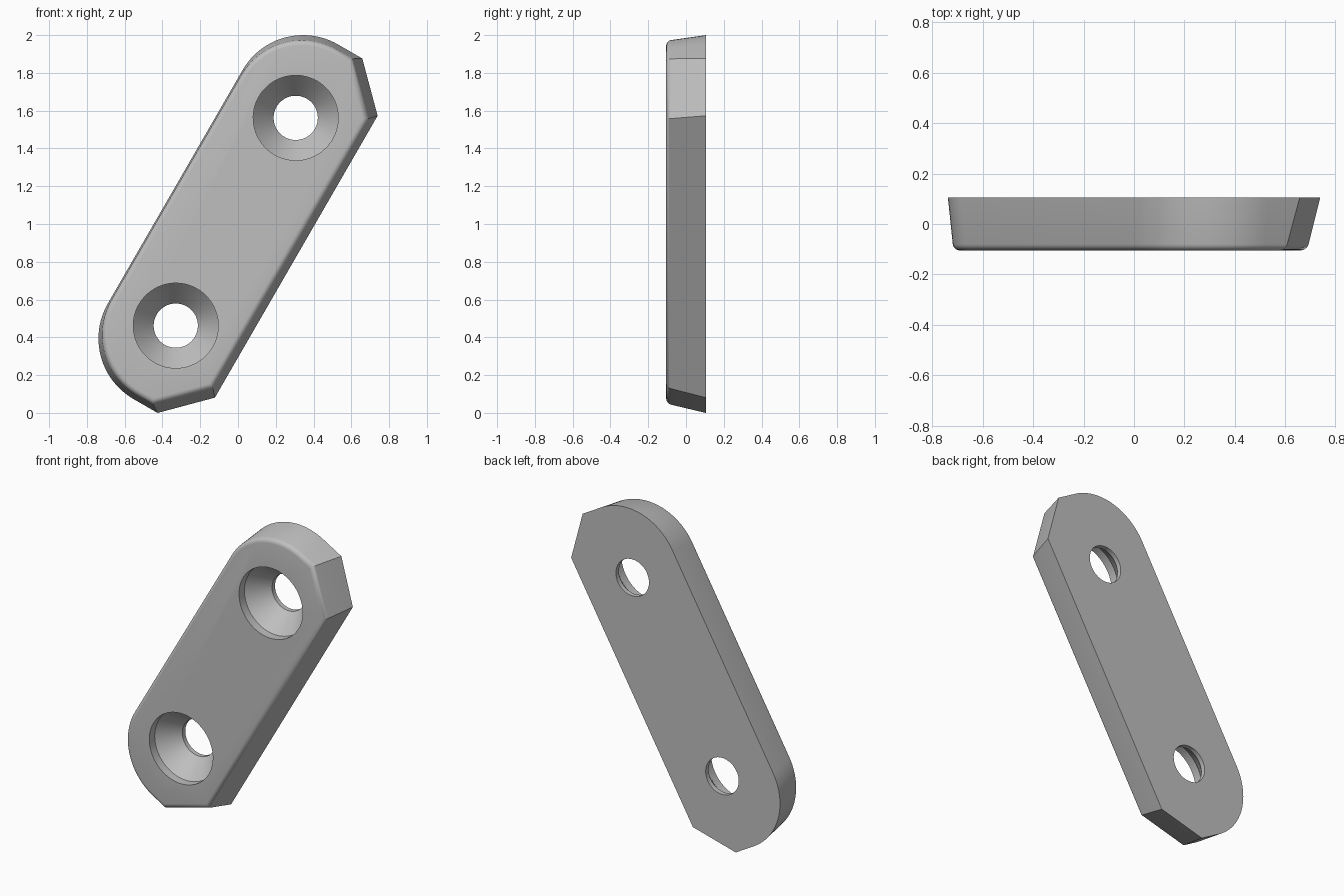
import bpy, bmesh, math

cube = bpy.data.objects.get("Cube")
if cube:
    bpy.data.objects.remove(cube, do_unlink=True)

HALF_W, HALF_L, CHAMFER = 0.37, 1.0835, 0.222
BACK, FRONT = 0.105, -0.105
MID_X, MID_Z, HOLE_T = -0.012, 1.012, 0.635
TILT = math.radians(60)
ARC_STEPS = 24


def place(s, t, y):
    """Across-plate and along-plate distances to world space."""
    return (MID_X + s * math.sin(TILT) + t * math.cos(TILT), y,
            MID_Z - s * math.cos(TILT) + t * math.sin(TILT))


def outline(left=0, right=0, chamfer=0, end=0):
    """Plate outline, each kind of side drawn in by its draft."""
    l, r, top = left - HALF_W, HALF_W - right, HALF_L - end
    corner = HALF_W + HALF_L - CHAMFER - math.sqrt(2) * chamfer
    half = []
    for i in range(ARC_STEPS + 1):
        a = math.pi - math.pi / 2 * i / ARC_STEPS
        half.append((l + HALF_W + HALF_W * math.cos(a),
                     top - HALF_W + HALF_W * math.sin(a)))
    half += [(corner - top, top), (r, corner - r)]
    return half + [(s, -t) for s, t in reversed(half)]


def finish(name, bm):
    bmesh.ops.recalc_face_normals(bm, faces=bm.faces)
    mesh = bpy.data.meshes.new(name)
    bm.to_mesh(mesh)
    bm.free()
    ob = bpy.data.objects.new(name, mesh)
    bpy.context.collection.objects.link(ob)
    return ob


def loft(bm, rings):
    """Closed skin through rings of equal count, capped at both ends."""
    rings = [[bm.verts.new(p) for p in ring] for ring in rings]
    n = len(rings[0])
    for a, b in zip(rings, rings[1:]):
        for i in range(n):
            j = (i + 1) % n
            bm.faces.new((a[i], a[j], b[j], b[i]))
    bm.faces.new(rings[0])
    return bm.faces.new(rings[-1])


# Drafted plate with a rounded front rim
bm = bmesh.new()
front = loft(bm, [
    [place(s, t, BACK) for s, t in outline()],
    [place(s, t, FRONT) for s, t in outline(0.008, 0.037, 0.055, 0.03)]])
bmesh.ops.recalc_face_normals(bm, faces=bm.faces)
bmesh.ops.bevel(bm, geom=list(front.edges), offset=0.025, segments=5,
                profile=0.5, affect='EDGES')
plate = finish("mounting_plate", bm)

# Countersunk screw holes: short bore, cone, through hole
PROFILE = [(0.225, -0.2), (0.225, -0.05), (0.117, 0.075), (0.117, 0.2)]
for t in (HOLE_T, -HOLE_T):
    bm = bmesh.new()
    loft(bm, [[place(r * math.cos(k * math.pi / 32),
                     t + r * math.sin(k * math.pi / 32), y)
               for k in range(64)] for r, y in PROFILE])
    cutter = finish("screw_hole_cutter", bm)
    cutter.hide_render = True
    mod = plate.modifiers.new("screw_hole", 'BOOLEAN')
    mod.operation, mod.solver, mod.object = 'DIFFERENCE', 'EXACT', cutter
    bpy.context.view_layer.objects.active = plate
    bpy.ops.object.modifier_apply(modifier=mod.name)
    bpy.data.objects.remove(cutter, do_unlink=True)

# Plain grey finish
grey = bpy.data.materials.new("plain_grey")
grey.use_nodes = True
colour = (0.52, 0.52, 0.52, 1)
grey.diffuse_color = colour
grey.node_tree.nodes["Principled BSDF"].inputs["Base Color"].default_value = colour
plate.data.materials.clear()
plate.data.materials.append(grey)

bpy.ops.object.select_all(action='DESELECT')
plate.select_set(True)
bpy.context.view_layer.objects.active = plate
bpy.ops.object.shade_smooth_by_angle(angle=math.radians(30))
